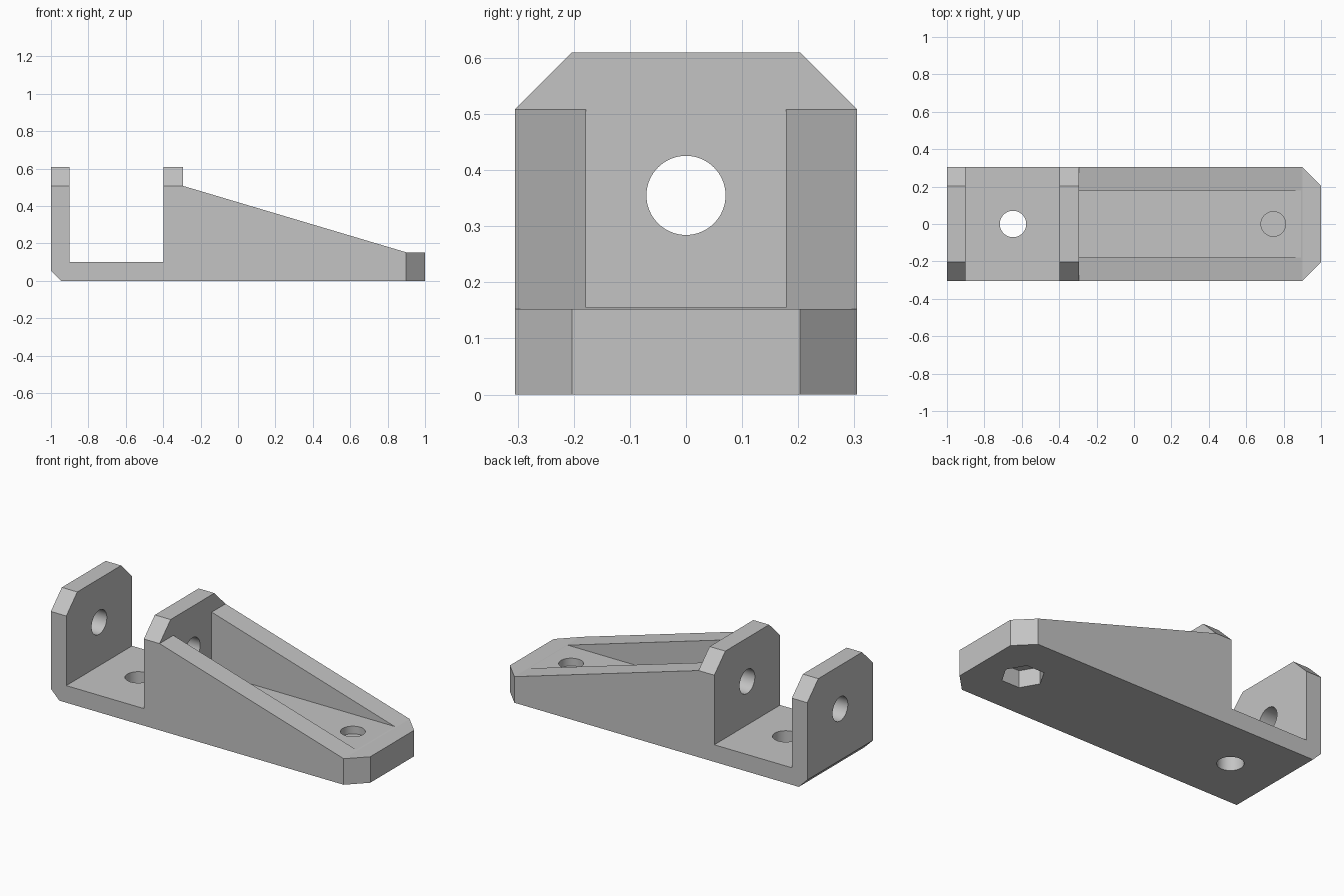
import bpy
import bmesh
import math
from mathutils import Matrix, Vector

if "Cube" in bpy.data.objects:
    bpy.data.objects.remove(bpy.data.objects["Cube"], do_unlink=True)

grey = bpy.data.materials.new("plain grey")
grey.use_nodes = True
colour = (0.55, 0.55, 0.55, 1)
grey.diffuse_color = colour
grey.node_tree.nodes["Principled BSDF"].inputs["Base Color"].default_value = colour


def link(name, bm):
    bmesh.ops.recalc_face_normals(bm, faces=bm.faces)
    mesh = bpy.data.meshes.new(name)
    bm.to_mesh(mesh)
    bm.free()
    mesh.materials.append(grey)
    obj = bpy.data.objects.new(name, mesh)
    bpy.context.collection.objects.link(obj)
    return obj


def prism(name, points, axis, low, high):
    """Extrude a 2D outline along the given axis."""
    bm = bmesh.new()
    verts = []
    for p in points:
        co = list(p)
        co.insert("xyz".index(axis), low)
        verts.append(bm.verts.new(co))
    face = bm.faces.new(verts)
    new = bmesh.ops.extrude_face_region(bm, geom=[face])["geom"]
    shift = Vector([high - low if a == axis else 0 for a in "xyz"])
    bmesh.ops.translate(bm, vec=shift, verts=[v for v in new if isinstance(v, bmesh.types.BMVert)])
    return link(name, bm)


def drill(name, centre, radius, length, sides=64, matrix=Matrix.Identity(4)):
    bm = bmesh.new()
    bmesh.ops.create_cone(bm, cap_ends=True, segments=sides, radius1=radius, radius2=radius,
                          depth=length, matrix=Matrix.Translation(centre) @ matrix)
    return link(name, bm)


def mirrored(half):
    return half + [(x, -y) for x, y in reversed(half)]


def combine(body, tool, operation):
    mod = body.modifiers.new(operation.lower(), "BOOLEAN")
    mod.operation = operation
    mod.solver = "EXACT"
    mod.object = tool
    bpy.context.view_layer.objects.active = body
    bpy.ops.object.modifier_apply(modifier=mod.name)
    bpy.data.objects.remove(tool, do_unlink=True)


# Side profile: rear upright, slot, middle upright, sloping ribs, toe
body = prism("bracket", [
    (-0.945, 0), (1.1, 0), (1.1, 0.1525), (0.9, 0.1525), (-0.295, 0.508), (-0.295, 0.8),
    (-0.397, 0.8), (-0.397, 0.1), (-0.9, 0.1), (-0.9, 0.8), (-1, 0.8), (-1, 0.055)],
    "y", -0.5, 0.5)

# Trim to the end outline with chamfered upright corners
w, c, h = 0.305, 0.203, 0.61
combine(body, prism("end_outline", [(-w, -0.3), (w, -0.3), (w, 0.508), (c, h), (-c, h), (-w, 0.508)],
                    "x", -1.5, 1.5), "INTERSECT")

# Trim to the plan outline with chamfered toe corners
combine(body, prism("plan_outline", mirrored([(-1.5, 0.407), (0.798, 0.407), (1, c)]),
                    "z", -1, 1), "INTERSECT")

# Pocket between the two ribs
combine(body, prism("rib_pocket", [(-0.295, 0.155), (1.2, 0.155), (1.2, 0.9), (-0.295, 0.9)],
                    "y", -0.178, 0.178), "DIFFERENCE")

# Bore through both uprights, mounting hole in the slot floor
combine(body, drill("upright_bore", (-0.65, 0, 0.355), 0.0705, 0.9,
                    matrix=Matrix.Rotation(math.pi / 2, 4, "Y")), "DIFFERENCE")
combine(body, drill("slot_hole", (-0.647, 0, 0.05), 0.0705, 0.3), "DIFFERENCE")

# Blind bolt hole above a hexagonal nut recess, with a thin web between
combine(body, drill("toe_hole", (0.745, 0, 0.21), 0.066, 0.2), "DIFFERENCE")
combine(body, drill("nut_recess", (0.745, 0, 0), 0.115, 0.2, 6,
                    Matrix.Rotation(math.pi / 6, 4, "Z")), "DIFFERENCE")

bpy.ops.object.select_all(action="DESELECT")
body.select_set(True)
bpy.context.view_layer.objects.active = body
bpy.ops.object.shade_smooth_by_angle(angle=math.radians(15))
